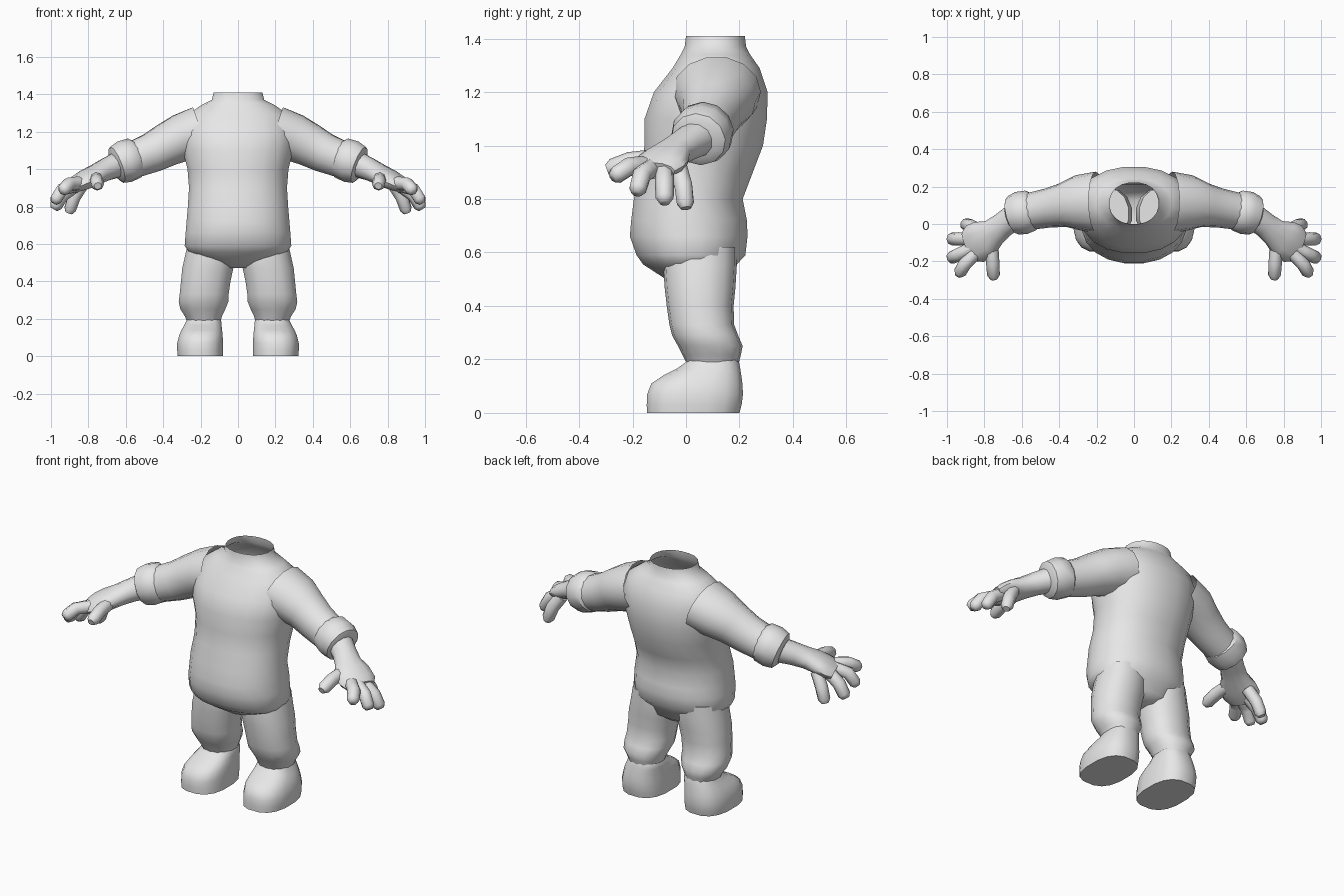
import bpy, bmesh, math
from mathutils import Vector

if "Cube" in bpy.data.objects:
    bpy.data.objects.remove(bpy.data.objects["Cube"])

grey = bpy.data.materials.new("light grey")
grey.diffuse_color = (0.8, 0.8, 0.8, 1)
grey.use_nodes = True
grey.node_tree.nodes["Principled BSDF"].inputs["Base Color"].default_value = grey.diffuse_color


def loft(name, rings, cap_start=True, cap_end=True, mirror=True, sharp=50):
    """Skin a list of equal point rings into a smooth tube."""
    bm = bmesh.new()
    loops = [[bm.verts.new(p) for p in ring] for ring in rings]
    n = len(loops[0])
    for a, b in zip(loops, loops[1:]):
        for i in range(n):
            j = (i + 1) % n
            bm.faces.new((a[i], a[j], b[j], b[i]))
    if cap_start:
        bm.faces.new(loops[0][::-1])
    if cap_end:
        bm.faces.new(loops[-1])
    bmesh.ops.recalc_face_normals(bm, faces=bm.faces)
    mesh = bpy.data.meshes.new(name)
    bm.to_mesh(mesh)
    bm.free()
    mesh.materials.append(grey)
    for p in mesh.polygons:
        p.use_smooth = True
    mesh.set_sharp_from_angle(angle=math.radians(sharp))
    ob = bpy.data.objects.new(name, mesh)
    bpy.context.collection.objects.link(ob)
    if mirror:
        ob.modifiers.new("mirror", 'MIRROR').use_mirror_merge = False
    return ob


def level(z, x0, x1, y0, y1, n=16, power=2.2):
    """Horizontal rounded ring filling the given x and y spans."""
    def soft(v):
        return math.copysign(abs(v) ** (2 / power), v)
    pts = []
    for i in range(n):
        a = 2 * math.pi * (i + 0.5) / n
        k = 1 / math.cos(math.pi / n) ** (2 / power)
        pts.append(Vector(((x0 + x1) / 2 + (x1 - x0) / 2 * min(1, max(-1, k * soft(math.cos(a)))),
                           (y0 + y1) / 2 + (y1 - y0) / 2 * min(1, max(-1, k * soft(math.sin(a)))), z)))
    return pts


def tube(sections, n=12):
    """Rings across a path of (x, y, z, half width, half thickness)."""
    centres = [Vector(s[:3]) for s in sections]
    rings = []
    for i, s in enumerate(sections):
        axis = (centres[min(i + 1, len(centres) - 1)] - centres[max(i - 1, 0)]).normalized()
        side = Vector((0, 0, 1)).cross(axis).normalized()
        up = axis.cross(side)
        rings.append([centres[i] + side * s[3] * math.cos(2 * math.pi * k / n)
                      + up * s[4] * math.sin(2 * math.pi * k / n) for k in range(n)])
    return rings


# Shirt and hips, with an open neck
torso = [(1.41, .13, 0, .22), (1.37, .14, -.005, .225), (1.34, .2, -.02, .24),
         (1.29, .27, -.05, .275), (1.2, .3, -.12, .305), (1.1, .295, -.155, .303),
         (1.0, .27, -.155, .288), (.9, .262, -.17, .25), (.8, .268, -.195, .212),
         (.72, .275, -.205, .228), (.66, .28, -.21, .23), (.59, .285, -.185, .222),
         (.555, .26, -.16, .19), (.5, .17, -.075, .17), (.47, .06, -.03, .13)]
loft("torso", [level(z, -w, w, f, b, 20) for z, w, f, b in torso],
     cap_start=False, mirror=False)

# Sleeves
loft("sleeve", tube([(.2, .115, 1.2, .165, .14), (.3, .113, 1.168, .148, .13),
                     (.38, .1, 1.13, .118, .118), (.46, .085, 1.088, .105, .108),
                     (.57, .065, 1.045, .098, .098)], 14), cap_start=False)

# Rolled cuffs
loft("cuff", tube([(.535, .078, 1.066, .09, .09), (.552, .073, 1.06, .11, .11),
                   (.605, .058, 1.04, .117, .115), (.648, .046, 1.023, .105, .103),
                   (.662, .042, 1.018, .075, .075)], 12), sharp=40)

# Forearm and palm
loft("hand", tube([(.64, .04, 1.025, .07, .07), (.7, -.005, 1.0, .068, .062),
                   (.75, -.045, .975, .075, .056), (.80, -.08, .95, .105, .052),
                   (.85, -.105, .925, .108, .045), (.885, -.12, .905, .085, .035)], 12))

# Fingers as bent tapering tubes: base, knuckle, tip
fingers = {
    "thumb": ((.76, -.12, .95), (.755, -.21, .94), (.75, -.295, .91)),
    "index_finger": ((.85, -.16, .925), (.905, -.215, .92), (.94, -.275, .88)),
    "middle_finger": ((.87, -.13, .915), (.94, -.165, .89), (.985, -.185, .82)),
    "ring_finger": ((.87, -.08, .91), (.94, -.08, .86), (.985, -.08, .785)),
    "little_finger": ((.83, -.03, .92), (.875, -.01, .85), (.905, .0, .765)),
}
for name, path in fingers.items():
    base, knuckle, tip = (Vector(p) for p in path)
    near_tip = knuckle.lerp(tip, .75)
    loft(name, tube([(*base, .036, .036), (*base.lerp(knuckle, .5), .035, .036),
                     (*knuckle, .036, .036), (*near_tip, .034, .034),
                     (*tip, .02, .02)], 8), sharp=60)

# Trouser legs, bunched above the ankle
leg = [(.62, .03, .265, -.08, .19), (.55, .012, .28, -.085, .19),
       (.47, .025, .298, -.08, .185), (.4, .04, .305, -.072, .178),
       (.33, .05, .312, -.062, .18), (.29, .052, .317, -.052, .195),
       (.25, .068, .308, -.03, .212), (.215, .085, .285, -.012, .205),
       (.18, .095, .27, .005, .195)]
loft("trouser_leg", [level(*r, n=14) for r in leg])

# Boots with a rounded toe and flat sole
boot = [(.215, .105, .265, .015, .19), (.19, .09, .275, 0, .198),
        (.165, .088, .288, -.035, .203), (.14, .085, .302, -.085, .207),
        (.11, .082, .315, -.13, .211), (.07, .08, .325, -.145, .213),
        (.03, .08, .325, -.147, .208), (0, .08, .322, -.146, .2)]
loft("boot", [level(*r, n=16, power=2.6) for r in boot])
